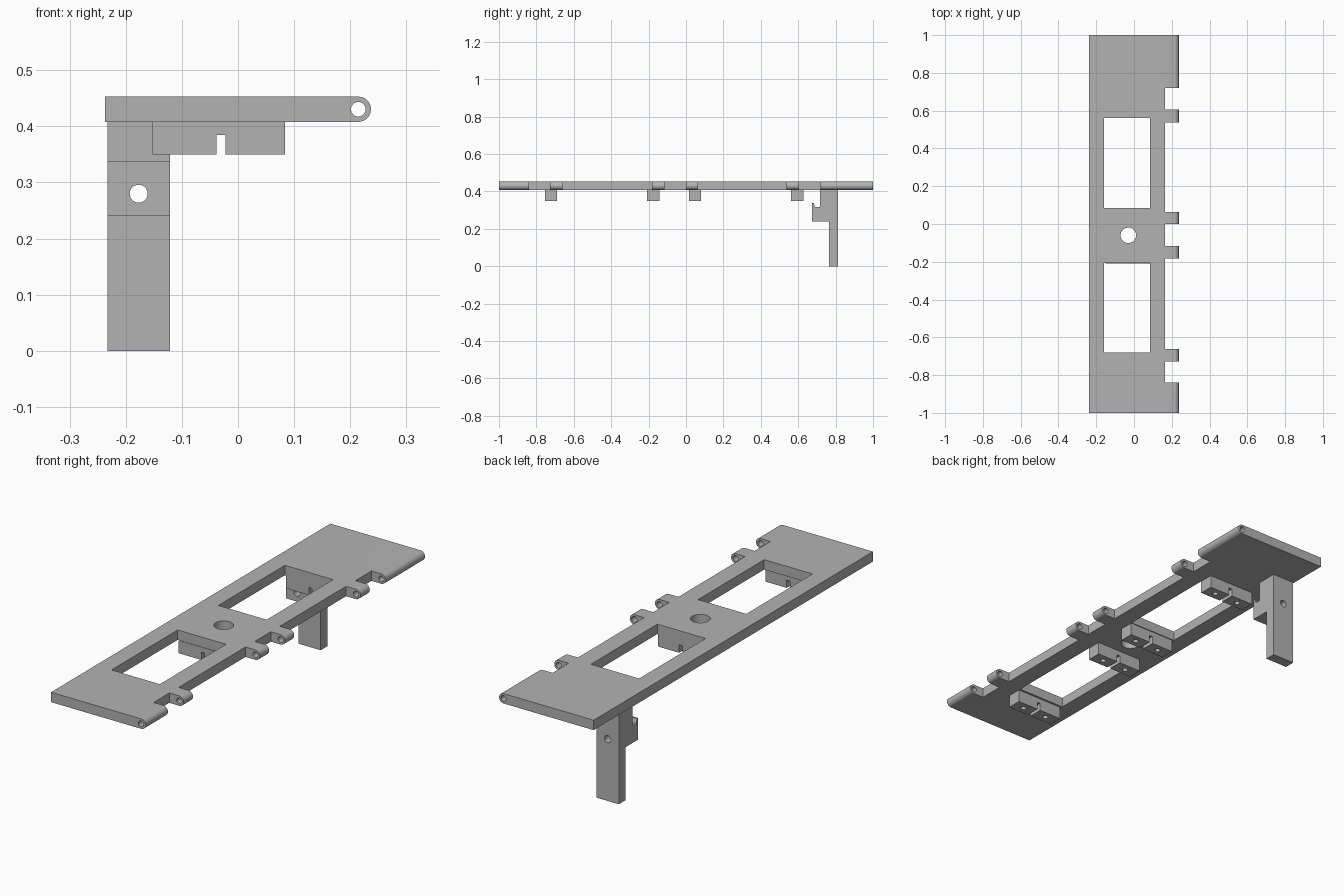
import bpy
import bmesh
import math
from mathutils import Matrix, Vector

cube = bpy.data.objects.get("Cube")
if cube:
    bpy.data.objects.remove(cube, do_unlink=True)

grey = bpy.data.materials.new("plain grey")
grey.use_nodes = True
grey.diffuse_color = (0.45, 0.45, 0.45, 1)
grey.node_tree.nodes["Principled BSDF"].inputs["Base Color"].default_value = (0.45, 0.45, 0.45, 1)


def add_object(name, bm):
    bmesh.ops.recalc_face_normals(bm, faces=bm.faces)
    mesh = bpy.data.meshes.new(name)
    bm.to_mesh(mesh)
    bm.free()
    mesh.materials.append(grey)
    obj = bpy.data.objects.new(name, mesh)
    bpy.context.collection.objects.link(obj)
    return obj


def box(name, x, y, z):
    """Box from (min, max) pairs."""
    bm = bmesh.new()
    size = [b - a for a, b in (x, y, z)]
    centre = [(a + b) / 2 for a, b in (x, y, z)]
    bmesh.ops.create_cube(bm, size=1, matrix=Matrix.Translation(centre) @ Matrix.Diagonal((*size, 1)))
    return add_object(name, bm)


def prism(name, points, offset):
    """Extrude a closed 3D outline."""
    bm = bmesh.new()
    face = bm.faces.new([bm.verts.new(p) for p in points])
    result = bmesh.ops.extrude_face_region(bm, geom=[face])
    verts = [v for v in result["geom"] if isinstance(v, bmesh.types.BMVert)]
    bmesh.ops.translate(bm, verts=verts, vec=Vector(offset))
    return add_object(name, bm)


def rod(name, centre, radius, depth, axis="Z"):
    bm = bmesh.new()
    turn = Matrix.Rotation(math.pi / 2, 4, "X") if axis == "Y" else Matrix()
    bmesh.ops.create_cone(bm, cap_ends=True, segments=32, radius1=radius, radius2=radius,
                          depth=depth, matrix=Matrix.Translation(centre) @ turn)
    return add_object(name, bm)


def finish(obj, cutters):
    """Cut away every cutter, then shade smooth with sharp edges."""
    bpy.ops.object.select_all(action="DESELECT")
    bpy.context.view_layer.objects.active = obj
    obj.select_set(True)
    for cutter in cutters:
        mod = obj.modifiers.new("cut", "BOOLEAN")
        mod.operation = "DIFFERENCE"
        mod.solver = "EXACT"
        mod.object = cutter
        bpy.ops.object.modifier_apply(modifier=mod.name)
        bpy.data.objects.remove(cutter, do_unlink=True)
    bpy.ops.object.shade_smooth_by_angle(angle=math.radians(30))


# Plate with a rounded hinge edge along its left side
bottom, top = 0.408, 0.453
radius = (top - bottom) / 2
hinge_x, hinge_z = 0.237 - radius, (top + bottom) / 2
outline = [(-0.237, -1, top), (-0.237, -1, bottom)]
for i in range(17):
    a = -math.pi / 2 + math.pi * i / 16
    outline.append((hinge_x + radius * math.cos(a), -1, hinge_z + radius * math.sin(a)))
plate = prism("hinge_plate", outline, (0, 2, 0))

through = (0.3, 0.6)
cutters = [rod("pin_hole", (hinge_x, 0, hinge_z), 0.013, 2.2, "Y"),
           rod("centre_hole", (-0.03, -0.06, hinge_z), 0.041, 0.2)]
for y in ((-0.68, -0.206), (0.085, 0.561)):
    cutters.append(box("window", (-0.158, 0.084), y, through))
for y in ((-0.84, -0.727), (-0.661, -0.182), (-0.116, -0.001), (0.064, 0.538), (0.605, 0.72)):
    cutters.append(box("knuckle_gap", (0.165, 0.3), y, through))
finish(plate, cutters)

# Slotted mounting blocks with blind screw holes underneath
for i, y in enumerate((-0.722, -0.175, 0.048, 0.594)):
    block = box(f"mount_block_{i + 1}", (-0.152, 0.084), (y - 0.033, y + 0.033), (0.35, bottom))
    cutters = [box("slot", (-0.038, -0.022), (y - 0.1, y + 0.1), (0.3, 0.385))]
    for x in (-0.095, 0.031):
        cutters.append(rod("screw_hole", (x, y, 0.35), 0.012, 0.08))
    finish(block, cutters)

# Leg with a hooked catch and a cross hole
profile = [(0.814, 0), (0.814, bottom), (0.717, bottom), (0.717, 0.318), (0.69, 0.318),
           (0.683, 0.338), (0.675, 0.338), (0.675, 0.24), (0.765, 0.24), (0.765, 0)]
leg = prism("hooked_leg", [(-0.233, y, z) for y, z in profile], (0.112, 0, 0))
finish(leg, [rod("cross_hole", (-0.177, 0.75, 0.28), 0.016, 0.4, "Y")])
